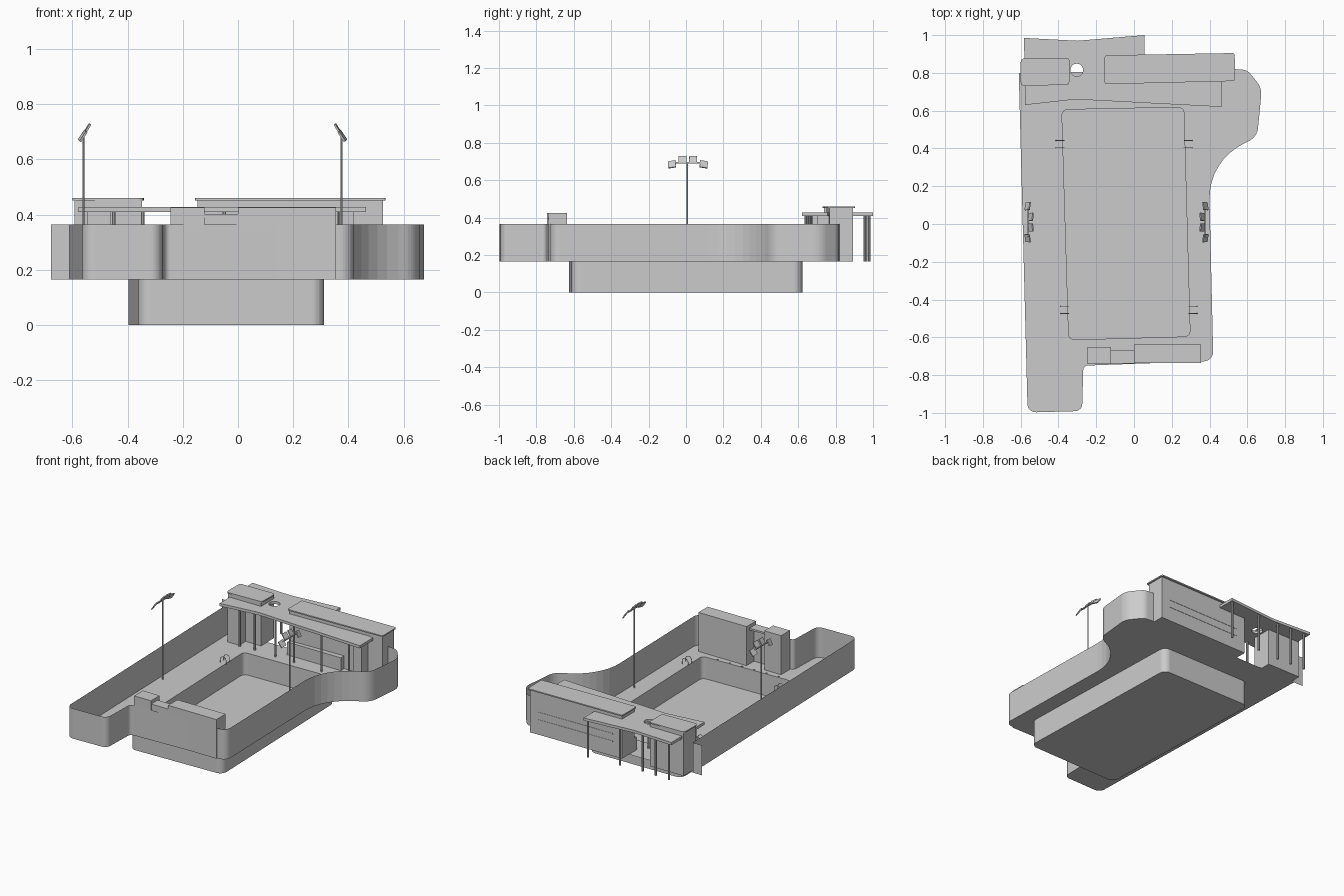
import bpy, bmesh, math
from mathutils import Vector, Matrix

if "Cube" in bpy.data.objects:
    bpy.data.objects.remove(bpy.data.objects["Cube"])

DECK, WALL = 0.165, 0.365


def finish(name, bm, recalc=True):
    if recalc:
        bmesh.ops.recalc_face_normals(bm, faces=bm.faces)
    me = bpy.data.meshes.new(name)
    bm.to_mesh(me)
    bm.free()
    ob = bpy.data.objects.new(name, me)
    bpy.context.collection.objects.link(ob)
    return ob


def rounded(corners, closed=True, seg=8):
    """Polyline from (x, y, radius) corners with filleted bends."""
    out, n = [], len(corners)
    for i, (x, y, r) in enumerate(corners):
        p = Vector((x, y))
        if r == 0 or (not closed and i in (0, n - 1)):
            out.append(p)
            continue
        a = (Vector(corners[i - 1][:2]) - p).normalized()
        b = (Vector(corners[(i + 1) % n][:2]) - p).normalized()
        half = a.angle(b) / 2
        c = p + (a + b).normalized() * r / math.sin(half)
        t = r / math.tan(half)
        u, v = p + a * t - c, p + b * t - c
        ang = u.angle_signed(v)
        for k in range(seg + 1):
            out.append(c + Matrix.Rotation(-ang * k / seg, 2) @ u)
    return out


def prism(name, loops, z0, z1=None):
    """Flat plate (or solid up to z1) from an outline plus hole outlines."""
    bm = bmesh.new()
    edges = []
    for loop in loops:
        vs = [bm.verts.new((p[0], p[1], z0)) for p in loop]
        edges += [bm.edges.new((vs[i - 1], vs[i])) for i in range(len(vs))]
    bmesh.ops.triangle_fill(bm, edges=edges, use_beauty=True)
    if z1 is not None:
        g = bmesh.ops.extrude_face_region(bm, geom=bm.faces[:], use_keep_orig=True)
        vs = [e for e in g['geom'] if isinstance(e, bmesh.types.BMVert)]
        bmesh.ops.translate(bm, verts=vs, vec=(0, 0, z1 - z0))
    return finish(name, bm)


def sheet(name, pts, z0, z1):
    bm = bmesh.new()
    lo = [bm.verts.new((p[0], p[1], z0)) for p in pts]
    hi = [bm.verts.new((p[0], p[1], z1)) for p in pts]
    for i in range(len(pts) - 1):
        bm.faces.new((lo[i], lo[i + 1], hi[i + 1], hi[i]))
    return finish(name, bm, False)


def box(name, x0, x1, y0, y1, z0, z1):
    return prism(name, [[(x0, y0), (x1, y0), (x1, y1), (x0, y1)]], z0, z1)


def column(name, x, y, z0, z1, r=0.007, seg=10):
    ring = [(x + r * math.cos(2 * math.pi * k / seg), y + r * math.sin(2 * math.pi * k / seg))
            for k in range(seg)]
    return prism(name, [ring], z0, z1)


# Deck outline, from the back left stub around to the back right
outline = [(-0.61, 0.80, 0), (-0.563, -0.998, 0.045), (-0.275, -0.99, 0.04), (-0.268, -0.75, 0.025),
           (0.42, -0.725, 0.05), (0.395, 0.335, 0.32), (0.652, 0.46, 0.09),
           (0.677, 0.72, 0.1), (0.60, 0.815, 0.06), (0.53, 0.82, 0)]
edge = rounded(outline, closed=False)
pool_in = rounded([(-0.382, 0.605, 0.03), (-0.345, -0.613, 0.03), (0.297, -0.595, 0.03), (0.263, 0.618, 0.03)])
pool_out = rounded([(-0.398, 0.615, 0.045), (-0.360, -0.628, 0.045), (0.313, -0.61, 0.045), (0.277, 0.622, 0.045)])

prism("deck", [edge, pool_in], DECK)
sheet("perimeter_wall", [(-0.677, 0.80)] + edge, DECK, WALL)
sheet("pool_inner_wall", pool_in + pool_in[:1], 0.02, DECK)
prism("pool_floor", [pool_in], 0.02)
sheet("pool_outer_wall", pool_out + pool_out[:1], 0, DECK)
prism("pool_base", [pool_out], 0)

# Small blocks at the front of the deck
box("front_block_left", -0.245, -0.122, -0.742, -0.65, DECK, 0.425)
box("front_block_right", 0.0, 0.355, -0.735, -0.637, DECK, 0.425)
box("front_link_wall", -0.122, 0.0, -0.735, -0.715, DECK, 0.39)
box("front_link_roof", -0.122, 0.0, -0.738, -0.67, 0.39, 0.402)

# Back buildings with overhanging roof caps
box("left_building", -0.592, -0.347, 0.738, 0.872, DECK, 0.452)
cap = rounded([(-0.60, 0.73, 0.02), (-0.342, 0.738, 0.02), (-0.34, 0.88, 0.02), (-0.60, 0.876, 0.02)], seg=4)
prism("left_roof_cap", [cap], 0.452, 0.46)
prism("right_building", [[(-0.146, 0.75), (0.525, 0.768), (0.525, 0.892), (-0.146, 0.882)]], DECK, 0.452)
cap = rounded([(-0.155, 0.74, 0.01), (0.535, 0.757, 0.01), (0.533, 0.905, 0.01), (-0.155, 0.893, 0.01)], seg=4)
prism("right_roof_cap", [cap], 0.452, 0.46)
for z in (0.26, 0.31):
    prism("window_strip", [[(-0.08, 0.879), (0.46, 0.887), (0.46, 0.893), (-0.08, 0.885)]], z, z + 0.006)

# Shared canopy slab with a round skylight
hole = [(-0.303 + 0.034 * math.cos(k * math.pi / 12), 0.815 + 0.034 * math.sin(k * math.pi / 12))
        for k in range(24)]
canopy = [(-0.577, 0.63), (-0.31, 0.66), (0.463, 0.62), (0.463, 0.757),
          (0.055, 0.86), (0.055, 1.0), (-0.30, 0.97), (-0.582, 0.985)]
prism("canopy", [canopy, hole], 0.41, 0.428)
for x, y in ((0.035, 0.98), (-0.19, 0.965), (-0.35, 0.955), (-0.45, 0.96), (-0.55, 0.965),
             (-0.45, 0.66), (-0.345, 0.67), (-0.19, 0.665), (-0.05, 0.66), (0.16, 0.65), (0.37, 0.64)):
    column("canopy_column", x, y, DECK, 0.41)
box("left_kiosk", -0.545, -0.46, 0.67, 0.74, DECK, 0.41)
box("right_kiosk", 0.36, 0.42, 0.70, 0.77, DECK, 0.41)
box("counter", -0.146, 0.25, 0.725, 0.76, DECK, 0.25)

# Floodlight masts, four tilted lamps each, aimed at the pool
for px, s in ((-0.56, 1), (0.375, -1)):
    column("light_mast", px, 0.008, DECK, 0.695, 0.004, 8)
    box("light_crossbar", px - 0.004, px + 0.004, -0.07, 0.085, 0.69, 0.697)
    for off in (-0.085, -0.028, 0.028, 0.085):
        outer = abs(off) > 0.05
        bm = bmesh.new()
        bmesh.ops.create_cube(bm, size=1)
        roll = math.copysign(0.25 if outer else 0.1, off)
        m = (Matrix.Translation((px + s * (-0.003 if outer else 0.013), 0.01 + off, 0.685 if outer else 0.71))
             @ Matrix.Rotation(-roll * s, 4, 'Z') @ Matrix.Rotation(s * math.radians(32), 4, 'Y')
             @ Matrix.Rotation(-roll * 0.8, 4, 'X') @ Matrix.Diagonal((0.007, 0.042, 0.042, 1)))
        bmesh.ops.transform(bm, matrix=m, verts=bm.verts)
        finish("floodlight", bm)

# Arched ladder rails, two pairs on each long side
for x, y0 in ((-0.392, 0.423), (0.287, 0.423), (-0.367, -0.455), (0.312, -0.455)):
    for y in (y0 - 0.019, y0 + 0.019):
        cu = bpy.data.curves.new("ladder_rail", 'CURVE')
        cu.dimensions = '3D'
        cu.bevel_depth = 0.002
        cu.bevel_resolution = 1
        sp = cu.splines.new('POLY')
        pts = [(-0.022, DECK)] + [(-0.022 * math.cos(k * math.pi / 8), DECK + 0.02 + 0.022 * math.sin(k * math.pi / 8))
                                  for k in range(9)] + [(0.022, DECK)]
        sp.points.add(len(pts) - 1)
        for p, (dx, z) in zip(sp.points, pts):
            p.co = (x + dx, y, z, 1)
        bpy.context.collection.objects.link(bpy.data.objects.new("ladder_rail", cu))

# Lane markers at the front pool edge
for k in range(6):
    x = -0.25 + 0.088 * k
    box("lane_marker", x - 0.005, x + 0.005, -0.621 + 0.003 * k, -0.616 + 0.003 * k, DECK, DECK + 0.004)
